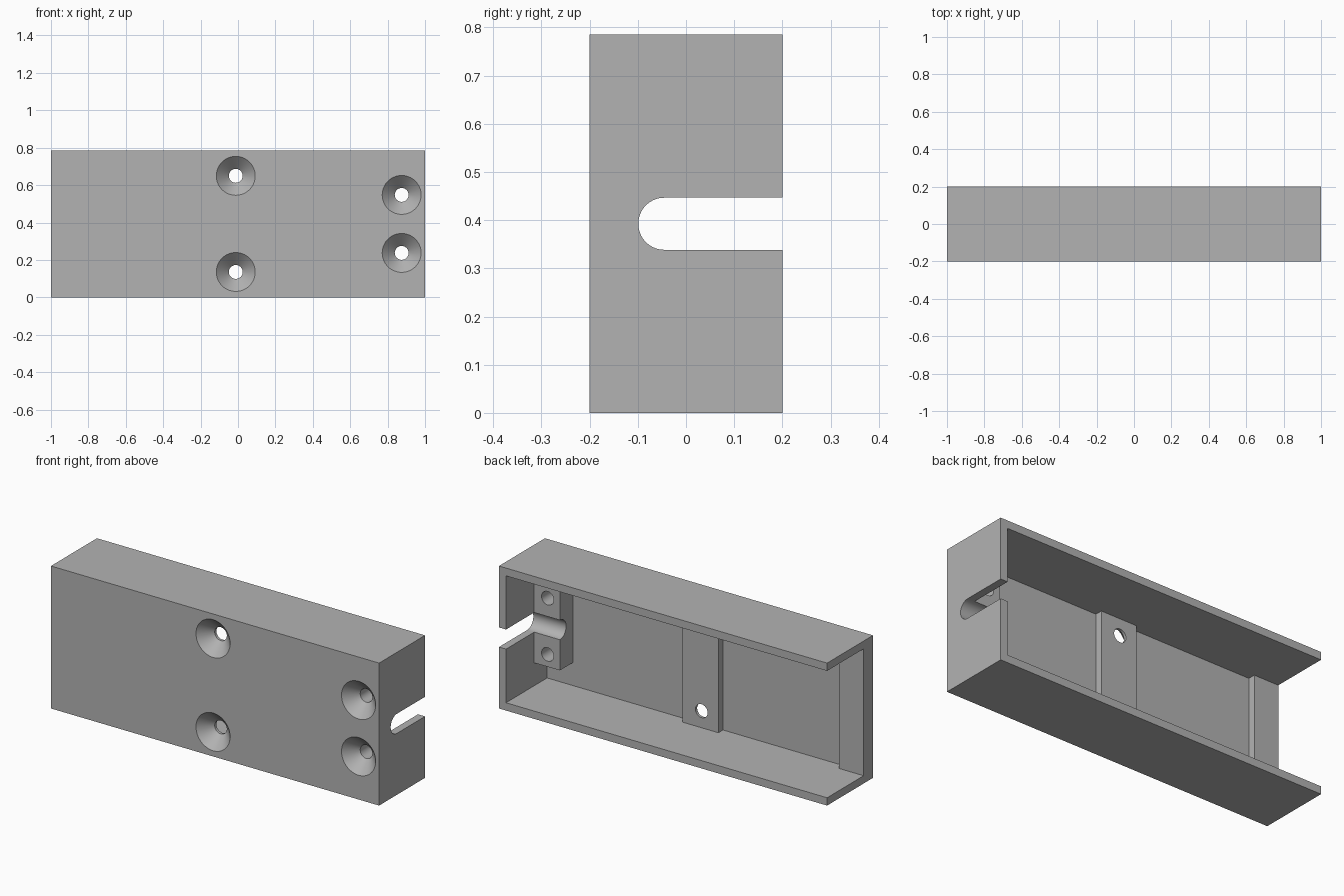
import bpy
import bmesh
import math
from mathutils import Matrix, Vector

cube = bpy.data.objects.get("Cube")
if cube:
    bpy.data.objects.remove(cube, do_unlink=True)

HEIGHT = 0.785
MID = HEIGHT / 2
WALL = 0.043
FRONT, BACK = -0.2, 0.2
FLOOR, PAD = -0.158, -0.118     # inner faces of the plate and of its raised pads
BLOCK = -0.045                  # back face of the cable block
SLOT_R = 0.054
SINK_R, HOLE_R = 0.104, 0.037

grey = bpy.data.materials.new("plain grey")
grey.use_nodes = True
colour = (0.45, 0.45, 0.45, 1)
grey.diffuse_color = colour
grey.node_tree.nodes["Principled BSDF"].inputs["Base Color"].default_value = colour


def finish(name, bm):
    bmesh.ops.recalc_face_normals(bm, faces=bm.faces)
    mesh = bpy.data.meshes.new(name)
    bm.to_mesh(mesh)
    bm.free()
    mesh.materials.append(grey)
    obj = bpy.data.objects.new(name, mesh)
    bpy.context.collection.objects.link(obj)
    return obj


def box(name, x, y, z):
    bm = bmesh.new()
    bmesh.ops.create_cube(bm, size=1)
    for v in bm.verts:
        v.co = Vector([(a + b) / 2 + c * (b - a) for (a, b), c in zip((x, y, z), v.co)])
    return finish(name, bm)


def prism_x(name, profile, x0, x1):
    """Extrude a (y, z) outline along x."""
    bm = bmesh.new()
    face = bm.faces.new([bm.verts.new((x0, y, z)) for y, z in profile])
    out = bmesh.ops.extrude_face_region(bm, geom=[face])
    moved = [g for g in out["geom"] if isinstance(g, bmesh.types.BMVert)]
    bmesh.ops.translate(bm, verts=moved, vec=(x1 - x0, 0, 0))
    return finish(name, bm)


def lathe_y(name, profile, x, z, steps=64):
    """Turn a (radius, y) outline about an axis along y."""
    bm = bmesh.new()
    verts = [bm.verts.new((r, y, 0)) for r, y in profile]
    edges = [bm.edges.new(pair) for pair in zip(verts, verts[1:])]
    bmesh.ops.spin(bm, geom=verts + edges, cent=(0, 0, 0), axis=(0, 1, 0),
                   angle=math.tau, steps=steps)
    bmesh.ops.remove_doubles(bm, verts=bm.verts, dist=1e-5)
    bmesh.ops.transform(bm, matrix=Matrix.Translation((x, 0, z)), verts=bm.verts)
    return finish(name, bm)


def combine(target, tool, operation="DIFFERENCE"):
    mod = target.modifiers.new(operation, "BOOLEAN")
    mod.operation = operation
    mod.solver = "EXACT"
    mod.object = tool
    bpy.context.view_layer.objects.active = target
    bpy.ops.object.modifier_apply(modifier=mod.name)
    bpy.data.objects.remove(tool, do_unlink=True)


# Cover shell, open at the back and at its right end
cover = box("cover", (-1, 1), (FRONT, BACK), (0, HEIGHT))
inside_z = (WALL, HEIGHT - WALL)
inner_end = 1 - WALL
combine(cover, box("cavity", (-1.1, inner_end), (PAD, 0.3), inside_z))

# Deeper bays, leaving a middle pad and an end pad standing
for x in ((-0.85, -0.115), (0.105, inner_end)):
    combine(cover, box("bay", x, (FLOOR, 0), inside_z))

# Cable block against the closed end
combine(cover, box("cable_block", (0.8, 1 - WALL / 2), (FLOOR - 0.02, BLOCK),
                   (MID - 0.223, MID + 0.223)), "UNION")

# Round-bottomed cable slot through the end wall and block
arc = [math.pi / 2 + math.pi * i / 32 for i in range(33)]
slot = [(BLOCK + SLOT_R * math.cos(a), MID + SLOT_R * math.sin(a)) for a in arc]
slot += [(0.3, MID - SLOT_R), (0.3, MID + SLOT_R)]
combine(cover, prism_x("slot", slot, 0.7, 1.1))

# Countersunk screw holes
neck = FRONT + SINK_R - HOLE_R
outline = [(0, FRONT - 0.01), (SINK_R + 0.01, FRONT - 0.01), (HOLE_R, neck),
           (HOLE_R, 0), (0, 0)]
for x, spread in ((-0.012, 0.257), (0.875, 0.155)):
    for side in (-1, 1):
        combine(cover, lathe_y("screw_hole", outline, x, MID + side * spread))

# Smooth the round surfaces, keep the corners crisp
bpy.ops.object.select_all(action="DESELECT")
cover.select_set(True)
bpy.context.view_layer.objects.active = cover
bpy.ops.object.shade_smooth_by_angle(angle=math.radians(30))
